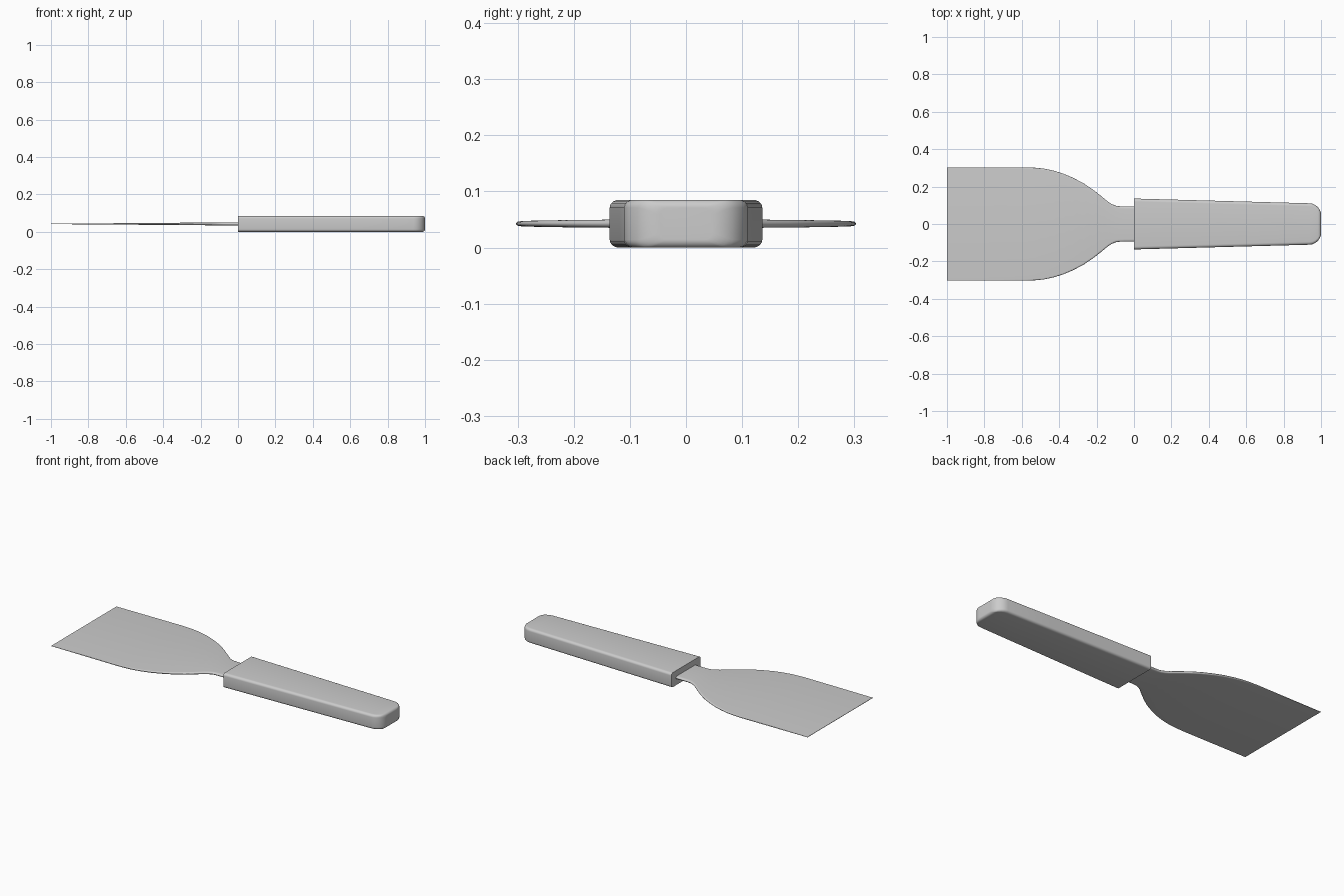
import bpy, bmesh, math

if "Cube" in bpy.data.objects:
    bpy.data.objects.remove(bpy.data.objects["Cube"])

ZC = 0.0425


def section(bm, x, w, h, ry, rz, steps=5):
    """Rounded rectangle ring in the YZ plane."""
    ring = []
    for sy, sz, start in ((1, 1, 0), (-1, 1, 90), (-1, -1, 180), (1, -1, 270)):
        for i in range(steps + 1):
            a = math.radians(start + 90 * i / steps)
            y = sy * (w - ry) + ry * math.cos(a)
            z = sz * (h - rz) + rz * math.sin(a)
            ring.append(bm.verts.new((x, y, ZC + z)))
    return ring


def loft(name, sections):
    bm = bmesh.new()
    rings = [section(bm, *s) for s in sections]
    n = len(rings[0])
    for a, b in zip(rings, rings[1:]):
        for i in range(n):
            j = (i + 1) % n
            bm.faces.new((a[i], a[j], b[j], b[i]))
    bm.faces.new(rings[0])
    bm.faces.new(rings[-1])
    bmesh.ops.recalc_face_normals(bm, faces=bm.faces)
    mesh = bpy.data.meshes.new(name)
    bm.to_mesh(mesh)
    bm.free()
    obj = bpy.data.objects.new(name, mesh)
    bpy.context.collection.objects.link(obj)
    bpy.ops.object.select_all(action='DESELECT')
    obj.select_set(True)
    bpy.context.view_layer.objects.active = obj
    bpy.ops.object.shade_smooth_by_angle(angle=math.radians(35))
    return obj


# Handle: tapered bar, flat at the blade end and rounded at the butt
END, R_PLAN, R_SIDE = 1.0, 0.062, 0.014
handle = []
stations = [(0.0, 0.0), (0.003, 0.0), (0.3, 0.0), (0.65, 0.0)]
xs = [0.0, 0.3, 0.65] + [END - R_PLAN * (1 - math.sin(math.radians(a)))
                         for a in (0, 15, 30, 45, 55, 64, 72, 79, 85, 90)]
for x in xs:
    w, h = 0.136 - 0.027 * x, 0.0425
    u = max(0, x - (END - R_PLAN))
    w -= R_PLAN - math.sqrt(max(0, R_PLAN ** 2 - u ** 2))
    v = max(0, x - (END - R_SIDE))
    h -= R_SIDE - math.sqrt(max(0, R_SIDE ** 2 - v ** 2))
    handle.append((x, w, h, 0.016, 0.014))
loft("handle", handle)

# Blade: wide sheet narrowing to a neck, thinning toward the working edge
outline = [(-1, .303), (-.8, .303), (-.58, .303), (-.53, .301), (-.48, .296),
           (-.43, .285), (-.38, .27), (-.33, .249), (-.27, .218), (-.22, .184),
           (-.17, .145), (-.14, .12), (-.12, .107), (-.10, .098), (-.08, .095),
           (-.05, .094), (.03, .094)]
blade = []
for x, w in outline:
    h = 0.001 + 0.0075 * (x + 1)
    blade.append((x, w, h, 1.6 * h, 0.95 * h))
loft("blade", blade)
